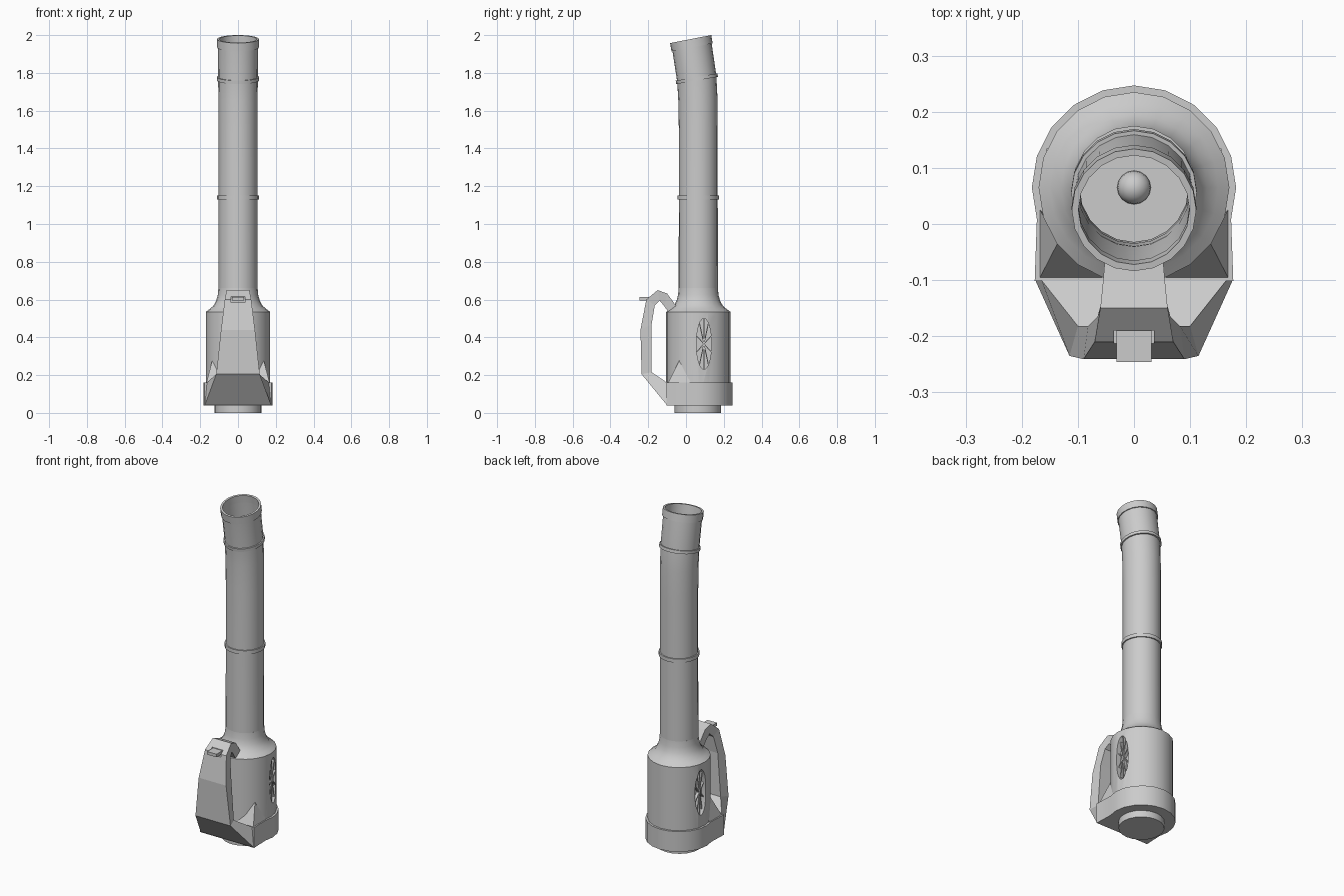
import bpy, bmesh, math
from mathutils import Vector, Matrix

if "Cube" in bpy.data.objects:
    bpy.data.objects.remove(bpy.data.objects["Cube"])

CY = 0.065   # y of the main axis
N = 20       # sides of the round parts


def finish(name, bm, smooth=True):
    bmesh.ops.recalc_face_normals(bm, faces=bm.faces)
    me = bpy.data.meshes.new(name)
    bm.to_mesh(me)
    bm.free()
    ob = bpy.data.objects.new(name, me)
    bpy.context.collection.objects.link(ob)
    bpy.ops.object.select_all(action='DESELECT')
    bpy.context.view_layer.objects.active = ob
    ob.select_set(True)
    if smooth:
        bpy.ops.object.shade_smooth_by_angle(angle=math.radians(30))
    return ob


def loft(name, loops, cap=True, closed=False, smooth=True):
    """Skin a list of point loops; cap the ends or join last to first."""
    bm = bmesh.new()
    rows = [[bm.verts.new(p) for p in lp] for lp in loops]
    n = len(rows[0])
    pairs = list(zip(rows, rows[1:])) + ([(rows[-1], rows[0])] if closed else [])
    for a, b in pairs:
        for i in range(n):
            bm.faces.new((a[i], a[(i + 1) % n], b[(i + 1) % n], b[i]))
    if cap and not closed:
        bm.faces.new(rows[0])
        bm.faces.new(rows[-1])
    return finish(name, bm, smooth)


def ring(r, z, y=CY, tilt=0.0):
    """Circle of N points, leaning towards -y by tilt degrees."""
    t = math.radians(tilt)
    out = []
    for i in range(N):
        a = 2 * math.pi * i / N
        d = r * math.sin(a)
        out.append((r * math.cos(a), y + d * math.cos(t), z + d * math.sin(t)))
    return out


def box(name, lo, hi):
    bm = bmesh.new()
    bmesh.ops.create_cube(bm, size=1)
    lo, hi = Vector(lo), Vector(hi)
    for v in bm.verts:
        v.co = (lo + hi) / 2 + v.co * (hi - lo)
    return finish(name, bm, False)


def cut(ob, cutter):
    cutter.hide_render = True
    m = ob.modifiers.new('cut', 'BOOLEAN')
    m.operation, m.object, m.solver = 'DIFFERENCE', cutter, 'EXACT'
    bpy.context.view_layer.objects.active = ob
    bpy.ops.object.modifier_apply(modifier='cut')
    bpy.data.objects.remove(cutter, do_unlink=True)


# Motor housing with curved shoulder
body = loft('motor_housing', [ring(r, z) for r, z in (
    (0.17, 0.06), (0.17, 0.535), (0.15, 0.55), (0.13, 0.567),
    (0.115, 0.595), (0.107, 0.625), (0.104, 0.66))])

# Bottom plug
loft('bottom_cap', [ring(0.124, z, 0.062) for z in (0, 0.06)])

# Base band: round at the back, squared off at the front
arc = [(0.182 * math.cos(2 * math.pi * i / N), CY + 0.182 * math.sin(2 * math.pi * i / N))
       for i in range(-1, N // 2 + 2)]
outline = [(0.177, -0.102)] + arc + [(-0.177, -0.102)]
loft('base_band', [[(x, y, z) for x, y in outline] for z in (0.04, 0.16)])

# Gussets between band corners and housing
for s, side in ((1, 'right'), (-1, 'left')):
    bm = bmesh.new()
    for p in ((0.17, -0.1, 0.15), (0.17, 0.03, 0.15), (0.05, -0.1, 0.15), (0.136, -0.034, 0.28)):
        bm.verts.new((s * p[0], p[1], p[2]))
    bmesh.ops.convex_hull(bm, input=bm.verts)
    finish('gusset_' + side, bm, False)

# Handle loop: outer y, z, half width, then inner y, z, half width
sections = [
    (-0.10, 0.04, 0.176, -0.10, 0.16, 0.165),
    (-0.235, 0.205, 0.115, -0.182, 0.215, 0.10),
    (-0.241, 0.44, 0.09, -0.182, 0.47, 0.082),
    (-0.21, 0.60, 0.07, -0.165, 0.57, 0.065),
    (-0.15, 0.65, 0.06, -0.14, 0.595, 0.058),
    (-0.10, 0.632, 0.055, -0.115, 0.565, 0.052),
    (-0.04, 0.55, 0.05, -0.07, 0.50, 0.048)]
handle = loft('handle', [[(-a, y, z), (a, y, z), (b, v, w), (-b, v, w)]
                         for y, z, a, v, w, b in sections], smooth=False)
cut(handle, box('switch_cutter', (-0.036, -0.26, 0.585), (0.036, -0.19, 0.628)))
box('switch_lever', (-0.031, -0.246, 0.595), (0.031, -0.18, 0.613))

# Oval side vents: recess, hub and spokes
VY, VZ, RY, RZ = 0.095, 0.365, 0.04, 0.135
for s, side in ((1, 'right'), (-1, 'left')):
    def oval(x, k=1.0):
        return [(s * x, VY + k * RY * math.cos(2 * math.pi * i / 24),
                 VZ + k * RZ * math.sin(2 * math.pi * i / 24)) for i in range(24)]
    cut(body, loft('vent_cutter', [oval(0.14), oval(0.22)]))
    loft('vent_hub_' + side, [oval(0.135, 0.15), oval(0.162, 0.15)])
    bm = bmesh.new()
    for i in range(10):
        t = 2 * math.pi * (i + 0.5) / 10
        d = Vector((0, RY * math.cos(t), RZ * math.sin(t)))
        mat = (Matrix.Translation(Vector((s * 0.147, VY, VZ)) + d / 2)
               @ Matrix.Rotation(math.atan2(d.z, d.y), 4, 'X')
               @ Matrix.Diagonal((0.018, d.length, 0.005, 1)))
        bmesh.ops.create_cube(bm, size=1, matrix=mat)
    finish('vent_spokes_' + side, bm, False)
bpy.context.view_layer.objects.active = body
bpy.ops.object.select_all(action='DESELECT')
body.select_set(True)
bpy.ops.object.shade_smooth_by_angle(angle=math.radians(30))

# Blower tube: up the outside, over the rim, back down the inside
path = [(0.104, 0.62, CY, 0), (0.103, 1.13, CY, 0), (0.103, 1.5, CY, 0),
        (0.104, 1.66, 0.063, 4), (0.105, 1.77, 0.057, 10),
        (0.106, 1.975, 0.026, 11)]
outer = [ring(*p) for p in path]
inner = [ring(p[0] - 0.006, *p[1:]) for p in reversed(path)]
loft('blower_tube', outer + inner, closed=True)

# Joint collars and mouth lip
def collar(name, r, z0, y0, z1, y1, tilt, wall=0.012):
    loft(name, [ring(r - wall, z0, y0, tilt), ring(r, z0, y0, tilt),
                ring(r, z1, y1, tilt), ring(r - wall, z1, y1, tilt)], closed=True)

collar('lower_joint_ring', 0.11, 1.13, CY, 1.152, CY, 0)
collar('upper_joint_ring', 0.112, 1.76, 0.059, 1.778, 0.056, 10)
collar('mouth_lip', 0.111, 1.935, 0.032, 1.979, 0.025, 11)

# Fan hub inside the tube
bm = bmesh.new()
bmesh.ops.create_uvsphere(bm, u_segments=16, v_segments=10, radius=0.03,
                          matrix=Matrix.Translation((0, CY, 0.665)))
finish('fan_hub', bm)
